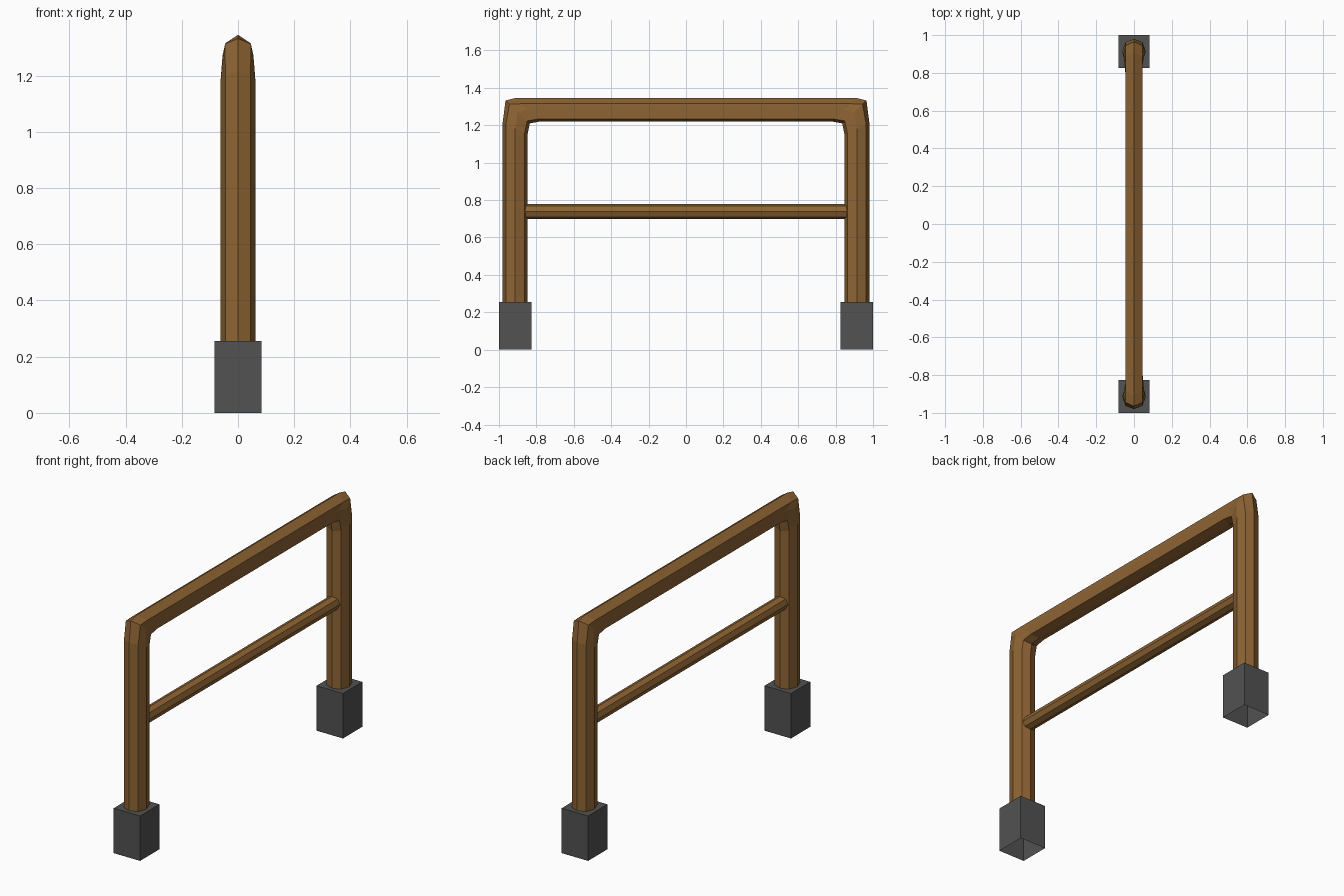
import bpy, bmesh, math
from mathutils import Vector

if "Cube" in bpy.data.objects:
    bpy.data.objects.remove(bpy.data.objects["Cube"])


def material(name, rgb):
    m = bpy.data.materials.new(name)
    m.diffuse_color = (*rgb, 1)
    m.use_nodes = True
    m.node_tree.nodes["Principled BSDF"].inputs["Base Color"].default_value = m.diffuse_color
    return m


wood = material("brown wood", (0.27, 0.127, 0.034))
stone = material("dark grey footing", (0.085, 0.085, 0.085))


def finish(bm, name, mat):
    bmesh.ops.recalc_face_normals(bm, faces=bm.faces)
    mesh = bpy.data.meshes.new(name)
    bm.to_mesh(mesh)
    bm.free()
    mesh.materials.append(mat)
    ob = bpy.data.objects.new(name, mesh)
    bpy.context.collection.objects.link(ob)
    return ob


def loft(rings, name, mat):
    """Skin closed rings of points, capping both ends."""
    bm = bmesh.new()
    vs = [[bm.verts.new(p) for p in r] for r in rings]
    n = len(vs[0])
    for a, b in zip(vs, vs[1:]):
        for i in range(n):
            j = (i + 1) % n
            bm.faces.new((a[i], a[j], b[j], b[i]))
    bm.faces.new(vs[0])
    bm.faces.new(vs[-1])
    return finish(bm, name, mat)


def section(outer, inner, width, f_out, f_in, shoulder=0.045):
    """Eight-sided section between an outer and an inner ridge point (y, z)."""
    o, i = Vector((0, *outer)), Vector((0, *inner))

    def at(x, f):
        p = o.lerp(i, f)
        return Vector((x, p.y, p.z))
    return [at(0, 0), at(shoulder, f_out), at(width, 0.5), at(shoulder, 1 - f_in),
            at(0, 1), at(-shoulder, 1 - f_in), at(-width, 0.5), at(-shoulder, f_out)]


# Arch: post, bent corner and top rail, mirrored to the other side
half = [
    section((-0.98, 0.22), (-0.847, 0.22), 0.062, 0.13, 0.12),
    section((-0.98, 1.215), (-0.847, 1.15), 0.062, 0.13, 0.12),
    section((-0.965, 1.332), (-0.835, 1.21), 0.055, 0.16, 0.11, 0.046),
    section((-0.915, 1.345), (-0.775, 1.221), 0.0455, 0.24, 0.10),
]
other = [[Vector((p.x, -p.y, p.z)) for p in r] for r in reversed(half)]
loft(half + other, "arch_frame", wood)

# Middle crossbar
bar = [[Vector((0.04 * math.sin(k * math.pi / 4), y, 0.739 + 0.04 * math.cos(k * math.pi / 4)))
        for k in range(8)] for y in (-0.86, 0.86)]
loft(bar, "crossbar", wood)

# Footing blocks, open underneath
for side, name in ((-1, "front_footing"), (1, "back_footing")):
    bm = bmesh.new()
    bmesh.ops.create_cube(bm, size=1)
    for v in bm.verts:
        v.co = Vector((v.co.x * 0.166, v.co.y * 0.174 + side * 0.913, (v.co.z + 0.5) * 0.256))
    bm.normal_update()
    bmesh.ops.delete(bm, geom=[f for f in bm.faces if f.normal.z < -0.5], context='FACES_ONLY')
    finish(bm, name, stone)
